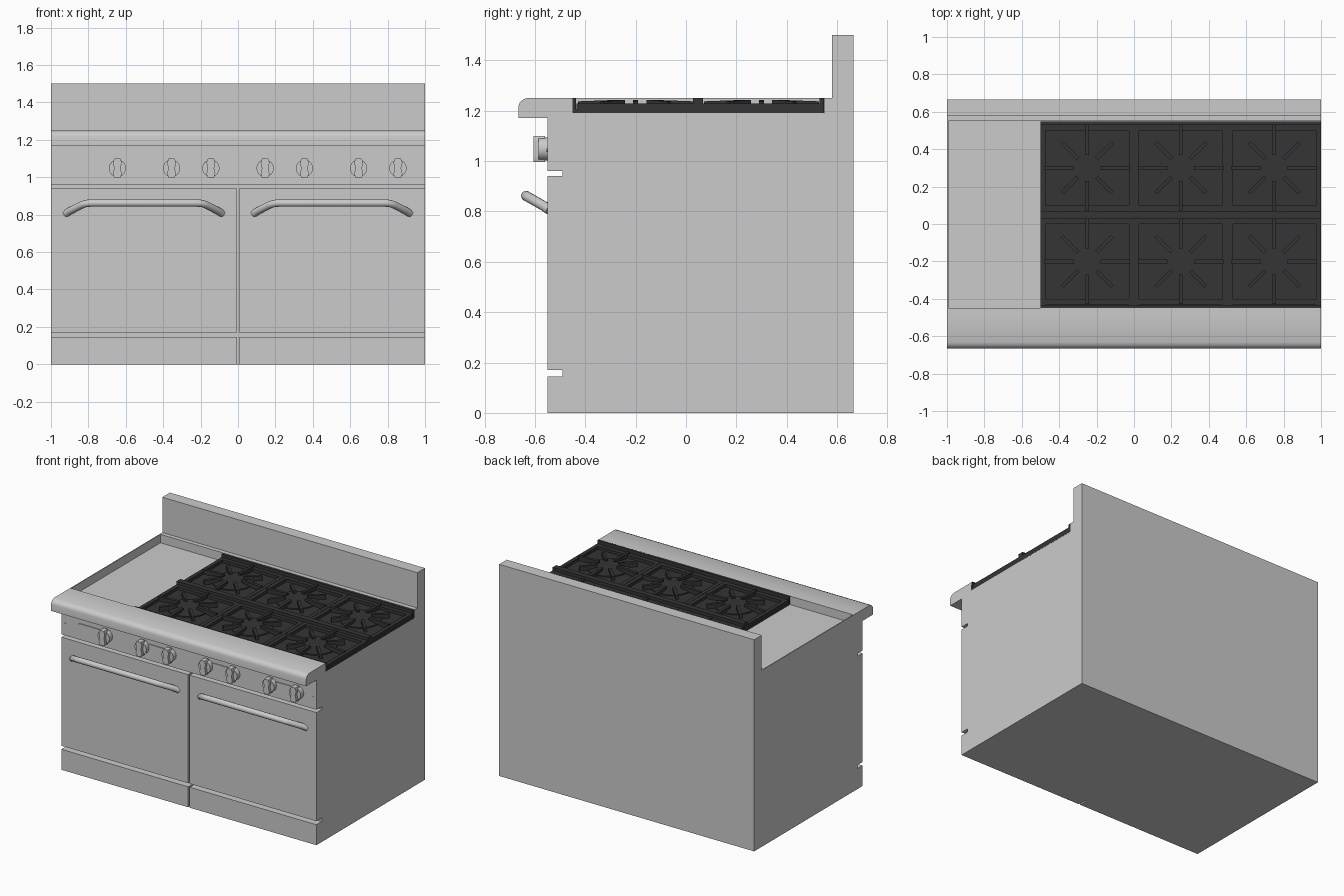
import bpy, bmesh, math
from mathutils import Vector, Matrix

if "Cube" in bpy.data.objects:
    bpy.data.objects.remove(bpy.data.objects["Cube"])

dark = bpy.data.materials.new("cast_iron")
dark.diffuse_color = (0.035, 0.035, 0.035, 1)
dark.use_nodes = True
dark.node_tree.nodes["Principled BSDF"].inputs["Base Color"].default_value = dark.diffuse_color


def finish(name, bm, mat=None, smooth=False):
    bmesh.ops.recalc_face_normals(bm, faces=bm.faces)
    me = bpy.data.meshes.new(name)
    bm.to_mesh(me)
    bm.free()
    ob = bpy.data.objects.new(name, me)
    bpy.context.collection.objects.link(ob)
    if mat:
        me.materials.append(mat)
    if smooth:
        bpy.ops.object.select_all(action='DESELECT')
        bpy.context.view_layer.objects.active = ob
        ob.select_set(True)
        bpy.ops.object.shade_smooth_by_angle(angle=math.radians(35))
    return ob


def add_prism(bm, pts, axis, a, b):
    """Extrude a 2D outline along an axis from a to b."""
    place = {'x': lambda p, t: (t, p[0], p[1]),
             'y': lambda p, t: (p[0], t, p[1]),
             'z': lambda p, t: (p[0], p[1], t)}[axis]
    lo = [bm.verts.new(place(p, a)) for p in pts]
    hi = [bm.verts.new(place(p, b)) for p in pts]
    bm.faces.new(lo)
    bm.faces.new(hi)
    n = len(pts)
    for i in range(n):
        j = (i + 1) % n
        bm.faces.new((lo[i], lo[j], hi[j], hi[i]))


def add_box(bm, x0, x1, y0, y1, z0, z1):
    add_prism(bm, [(x0, y0), (x1, y0), (x1, y1), (x0, y1)], 'z', z0, z1)


def prism(name, pts, axis, a, b, smooth=False):
    bm = bmesh.new()
    add_prism(bm, pts, axis, a, b)
    return finish(name, bm, None, smooth)


def box(name, *dims):
    bm = bmesh.new()
    add_box(bm, *dims)
    return finish(name, bm)


def circle(cx, cy, r, n=32, start=0.0, sweep=2 * math.pi):
    return [(cx + r * math.cos(start + sweep * i / n),
             cy + r * math.sin(start + sweep * i / n)) for i in range(n)]


# Cabinet with recessed cooktop and backsplash
prism("cabinet", [(-.49, 0), (-.49, 1.25), (-.45, 1.25), (-.45, 1.19), (.55, 1.19),
                  (.55, 1.25), (.58, 1.25), (.58, 1.5), (.665, 1.5), (.665, 0)], 'x', -1, 1)
box("cooktop_left_wall", -1, -.993, -.45, .55, 1.19, 1.25)

# Control panel with overhanging front rail
prism("control_panel", [(-.49, .96), (-.55, .96), (-.55, 1.17), (-.665, 1.17), (-.665, 1.218),
                        (-.661, 1.231), (-.651, 1.242), (-.632, 1.25), (-.49, 1.25)],
      'x', -1, 1, True)

# Doors, kick plates, handles and screws on both sides
for side, s in (("left", -1), ("right", 1)):
    x0, x1 = sorted((s * .006, s))
    box(side + "_door", x0, x1, -.55, -.49, .17, .94)
    box(side + "_kick_plate", x0, x1, -.55, -.49, 0, .145)
    path = [(.085, -.54, .805), (.11, -.565, .822), (.17, -.618, .852), (.19, -.631, .859),
            (.215, -.635, .862)]
    path += [(1.005 - x, y, z) for x, y, z in reversed(path)]
    cu = bpy.data.curves.new(side + "_handle", 'CURVE')
    cu.dimensions = '3D'
    cu.bevel_depth = .02
    cu.bevel_resolution = 4
    cu.use_fill_caps = True
    sp = cu.splines.new('POLY')
    sp.points.add(len(path) - 1)
    for pt, (x, y, z) in zip(sp.points, path):
        pt.co = (s * x, y, z, 1)
    ob = bpy.data.objects.new(side + "_handle", cu)
    bpy.context.collection.objects.link(ob)
    prism(side + "_screw", circle(s * .972, 1.043, .007, 10), 'y', -.554, -.54)

# Knob backing plates and knobs
KZ = 1.048
for i, (a, b) in enumerate([(-.85, -.645), (-.355, -.145), (.145, .355), (.645, .855)]):
    plate = (circle(b, KZ, .028, 12, -math.pi / 2, math.pi)
             + [(b, KZ + .028)]
             + circle(a, KZ, .028, 12, math.pi / 2, math.pi) + [(a, KZ - .028)])
    prism(f"knob_plate_{i + 1}", plate, 'y', -.556, -.54)
    for k, x in enumerate((a, b)):
        if i == 0 and k == 0:
            continue
        bm = bmesh.new()
        add_prism(bm, circle(x, KZ, .046), 'y', -.585, -.55)
        grip = [(-.016, -.052), (.016, -.052), (.024, -.03), (.017, 0), (.024, .03),
                (.016, .052), (-.016, .052), (-.024, .03), (-.017, 0), (-.024, -.03)]
        add_prism(bm, [(x + u, KZ + v) for u, v in grip], 'y', -.605, -.56)
        finish(f"knob_{i + 1}_{k + 1}", bm, None, True)

# Grate base pan and raised rails
bm = bmesh.new()
add_box(bm, -.5, 1, -.455, .548, 1.185, 1.207)
for y0, y1 in ((-.455, -.437), (.027, .067), (.53, .548)):
    add_box(bm, -.5, 1, y0, y1, 1.19, 1.25)
finish("grate_base", bm, dark)

# Six burner grates: frame, burner ring and eight tapered spokes
for c, cx in enumerate((-.25, .25, .75)):
    for r, cy in enumerate((-.2, .3)):
        bm = bmesh.new()
        for s in (-1, 1):
            xa, xb = sorted((cx + s * .222, cx + s * .249))
            add_box(bm, xa, xb, cy - .235, cy + .232, 1.19, 1.228)
            ya, yb = sorted((cy + s * .2, cy + s * .232))
            add_box(bm, cx - .222, cx + .222, ya, yb, 1.19, 1.228)
        for k in range(8):
            ang = k * math.pi / 4
            outer = .19 if k % 2 else .228
            mat = Matrix.Translation((cx, cy, 0)) @ Matrix.Rotation(ang, 4, 'Z')
            start = len(bm.verts)
            add_prism(bm, [(.07, 1.228), (.07, 1.243), (outer, 1.237), (outer, 1.205),
                           (outer - .04, 1.205)], 'y', -.01, .01)
            bm.verts.ensure_lookup_table()
            bmesh.ops.transform(bm, matrix=mat, verts=bm.verts[start:])
        finish(f"grate_{c + 1}_{r + 1}", bm, dark)
        prism(f"burner_{c + 1}_{r + 1}", circle(cx, cy, .135), 'z', 1.2, 1.215,
              True).data.materials.append(dark)
